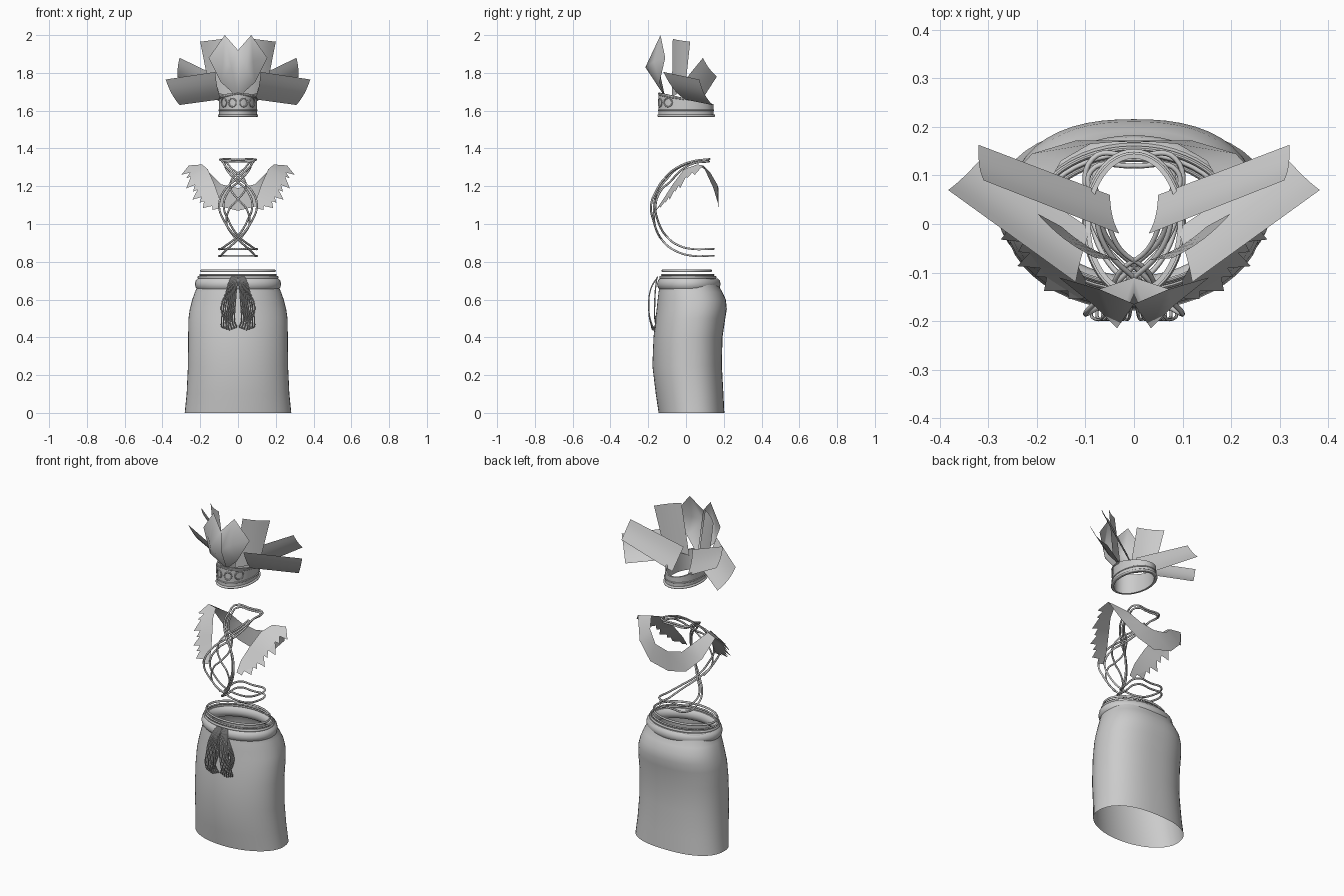
import bpy
import math
from math import sin, cos, pi
from mathutils import Vector

cube = bpy.data.objects.get("Cube")
if cube:
    bpy.data.objects.remove(cube, do_unlink=True)

# One plain grey for the whole outfit
grey = bpy.data.materials.new("plain grey")
grey.use_nodes = True
colour = (0.6, 0.6, 0.6, 1)
grey.diffuse_color = colour
grey.node_tree.nodes["Principled BSDF"].inputs["Base Color"].default_value = colour


def mesh_object(name, verts, faces, smooth_angle=40, mirror=False):
    mesh = bpy.data.meshes.new(name)
    mesh.from_pydata([tuple(v) for v in verts], [], faces)
    mesh.materials.append(grey)
    obj = bpy.data.objects.new(name, mesh)
    bpy.context.collection.objects.link(obj)
    if mirror:
        obj.modifiers.new("mirror", "MIRROR").merge_threshold = 0.0005
    bpy.ops.object.select_all(action="DESELECT")
    obj.select_set(True)
    bpy.context.view_layer.objects.active = obj
    bpy.ops.object.shade_smooth_by_angle(angle=math.radians(smooth_angle))
    return obj


def loft(name, sections, sides=48, closed=False, back_power=2.0):
    """Skin oval sections (height, half width, front y, back y); a higher power squares the back."""
    verts, faces = [], []
    for z, half_width, front, back in sections:
        middle, depth = (front + back) / 2, (back - front) / 2
        for i in range(sides):
            a = 2 * pi * i / sides
            x, y = cos(a), sin(a)
            if y > 0:
                y = max(0, 1 - abs(x) ** back_power) ** (1 / back_power)
            verts.append((half_width * x, middle + depth * y, z))
    rows = len(sections)
    for r in range(rows if closed else rows - 1):
        low, high = r * sides, ((r + 1) % rows) * sides
        for i in range(sides):
            j = (i + 1) % sides
            faces.append((low + i, low + j, high + j, high + i))
    return mesh_object(name, verts, faces)


def oval_ring(name, z, half_width, front, back, radius, flat=1.0):
    """Closed tube around the body."""
    sections = []
    for k in range(10):
        a = -2 * pi * k / 10
        grow = radius * cos(a)
        sections.append((z + flat * radius * sin(a), half_width + grow, front - grow, back + grow))
    return loft(name, sections, closed=True)


def cord(name, paths, radius):
    """Smooth round cords, each drawn on both sides of the body."""
    curve = bpy.data.curves.new(name, "CURVE")
    curve.dimensions = "3D"
    curve.bevel_depth = radius
    curve.bevel_resolution = 1
    curve.resolution_u = 8
    curve.use_fill_caps = True
    curve.materials.append(grey)
    for path in paths:
        for side in (1, -1):
            spline = curve.splines.new("BEZIER")
            spline.bezier_points.add(len(path) - 1)
            for point, (x, y, z) in zip(spline.bezier_points, path):
                point.co = (side * x, y, z)
                point.handle_left_type = point.handle_right_type = "AUTO"
    obj = bpy.data.objects.new(name, curve)
    bpy.context.collection.objects.link(obj)
    return obj


def blade(name, base_a, base_b, tip_b, tip_a, bow):
    """Stiff headdress plume: a four-cornered sheet bowed across its width."""
    base_a, base_b, tip_b, tip_a = map(Vector, (base_a, base_b, tip_b, tip_a))
    normal = (base_b - base_a).cross(tip_a - base_a).normalized()
    n = 6
    verts, faces = [], []
    for i in range(n + 1):
        for j in range(n + 1):
            u, v = i / n, j / n
            p = base_a.lerp(tip_a, u).lerp(base_b.lerp(tip_b, u), v)
            verts.append(p + normal * bow * sin(pi * v))
    for i in range(n):
        for j in range(n):
            k = i * (n + 1) + j
            faces.append((k, k + 1, k + n + 2, k + n + 1))
    return mesh_object(name, verts, faces, mirror=True)


# Skirt
loft("skirt", [
    (0, .282, -.145, .203), (.1, .272, -.16, .198), (.25, .265, -.178, .19),
    (.4, .264, -.172, .193), (.5, .262, -.162, .208), (.55, .255, -.155, .216),
    (.6, .242, -.15, .211), (.64, .228, -.145, .192), (.67, .215, -.14, .175),
    (.71, .208, -.14, .165)], back_power=2.4)

# Waistband roll and thin belts
oval_ring("waistband", .682, .205, -.13, .16, .023, 1.4)
oval_ring("lower_belt", .718, .208, -.135, .155, .006, 1.3)
oval_ring("middle_belt", .73, .2, -.128, .145, .005)
oval_ring("upper_belt", .752, .195, -.125, .133, .005, 1.3)

# Hanging tassel: fan of looped strands from the belt
strands = []
for k in range(7):
    t = k / 6
    spread = .018 + .07 * t
    end = .45 + .025 * abs(t - .5)
    strands.append([
        (.004 + .03 * t, -.15, .72), (.008 + .05 * t, -.185, .66),
        (spread * .85, -.197, .56), (spread, -.185, end + .02),
        (spread - .008, -.17, end - .01), (.085 - .06 * t, -.167, .53),
        (.06 - .045 * t, -.163, .64), (.01, -.155, .71)])
cord("tassel_strands", strands, .0033)

# Crossing body cords, from the waist over the chest to the neck
lacing = []
for gap, lift in ((0, 0), (.024, .036)):
    lacing.append([
        (0, .14, .832 + lift), (.085, .135, .832 + lift), (.09, .03, .832 + lift),
        (.065, -.06 + gap, .86 + lift * .7), (0, -.13 + gap, .92 + lift / 2),
        (-.07 + gap, -.17 + gap, 1.01), (-.1 + gap, -.185 + gap, 1.1),
        (-.07 + gap, -.155 + gap, 1.18), (0, -.11 + gap, 1.245 - gap),
        (.06, -.045 + gap, 1.3 - gap / 2), (.082 - gap / 2, .04, 1.333 - gap / 2),
        (.088 - gap / 2, .11, 1.342 - gap / 2), (0, .12, 1.342 - gap / 2)])
cord("body_cords", lacing, .0055)
cord("chest_cords", [[
    (.02, -.14, .93), (.06, -.165, 1.0), (.045, -.17, 1.08),
    (0, -.165, 1.13), (-.04, -.14, 1.19), (-.03, -.1, 1.24), (.03, -.05, 1.29),
    (.06, .02, 1.325)]], .005)

# Shoulder collar: inner and outer edge from the back centre round to the chest
inner = [(0, .172, 1.19), (.09, .165, 1.21), (.15, .13, 1.27), (.19, .06, 1.315),
         (.16, -.01, 1.29), (.125, -.07, 1.21), (.1, -.115, 1.14), (.095, -.15, 1.08)]
outer = [(0, .168, 1.07), (.12, .172, 1.1), (.21, .145, 1.19), (.26, .09, 1.31),
         (.25, .0, 1.25), (.215, -.06, 1.18), (.18, -.11, 1.12), (.11, -.155, 1.08)]
count = len(inner)
verts = [Vector(p) for p in inner + outer]
faces = [(i, i + 1, count + i + 1, count + i) for i in range(count - 1)]
# Jagged front rim: a long and a short spike on each front section
for i in range(3, count - 1):
    a, b = verts[count + i], verts[count + i + 1]
    out = (a + b - verts[i] - verts[i + 1]).normalized()
    for start, end, length in ((0, .62, .05), (.62, 1, .025)):
        k = len(verts)
        verts += [a.lerp(b, start), a.lerp(b, end), a.lerp(b, end) + out * length]
        faces.append((k, k + 1, k + 2))
mesh_object("collar", verts, faces, 30, mirror=True)

# Crown band, taller at the front
sides = 48
verts, faces = [], []
for i in range(sides):
    a = 2 * pi * i / sides
    x, y = cos(a), sin(a)
    top = 1.665 - .03 * y
    for scale, z in ((.1, 1.567), (.1, top), (.09, top), (.09, 1.567)):
        verts.append((scale * x, (scale + .045) * y, z))
for i in range(sides):
    j = (i + 1) % sides
    for k in range(4):
        m = (k + 1) % 4
        faces.append((i * 4 + k, j * 4 + k, j * 4 + m, i * 4 + m))
mesh_object("crown_band", verts, faces)
oval_ring("crown_lower_trim", 1.574, .1, -.145, .148, .007)
oval_ring("crown_upper_trim", 1.602, .1, -.145, .145, .004)


# Raised scrolls on the crown front
def on_crown(angle, z):
    return (.101 * sin(angle), -.146 * cos(angle), z)


scrolls = []
for centre in (.3, .85):
    scrolls.append([on_crown(centre + .2 * cos(t * pi / 4), 1.643 + .022 * sin(t * pi / 4))
                    for t in range(9)])
scrolls.append([on_crown(t * .3, 1.69 - .006 * t) for t in range(6)])
cord("crown_scrolls", scrolls, .0035)

# Rounded front plumes meeting on the centre line
verts = [(0, -.11, 1.67), (.09, -.14, 1.75), (.155, -.11, 1.88), (.07, -.135, 2.0),
         (0, -.165, 1.92), (.035, -.215, 1.83), (.08, -.17, 1.86)]
mesh_object("front_plumes", verts, [(0, 1, 5), (1, 6, 5), (1, 2, 6), (2, 3, 6), (6, 3, 5),
                                    (3, 4, 5), (4, 0, 5)], 100, mirror=True)

# Remaining plumes, paired left and right
blade("upper_plumes", (.03, -.075, 1.67), (.15, -.005, 1.71), (.2, .022, 1.965), (.08, -.07, 1.98), .008)
blade("back_plumes", (.03, -.02, 1.745), (.05, .06, 1.62), (.32, .163, 1.78), (.31, .09, 1.88), .008)
blade("side_plumes", (.12, -.12, 1.805), (.09, -.01, 1.66), (.31, .14, 1.63), (.383, .07, 1.765), .012)
